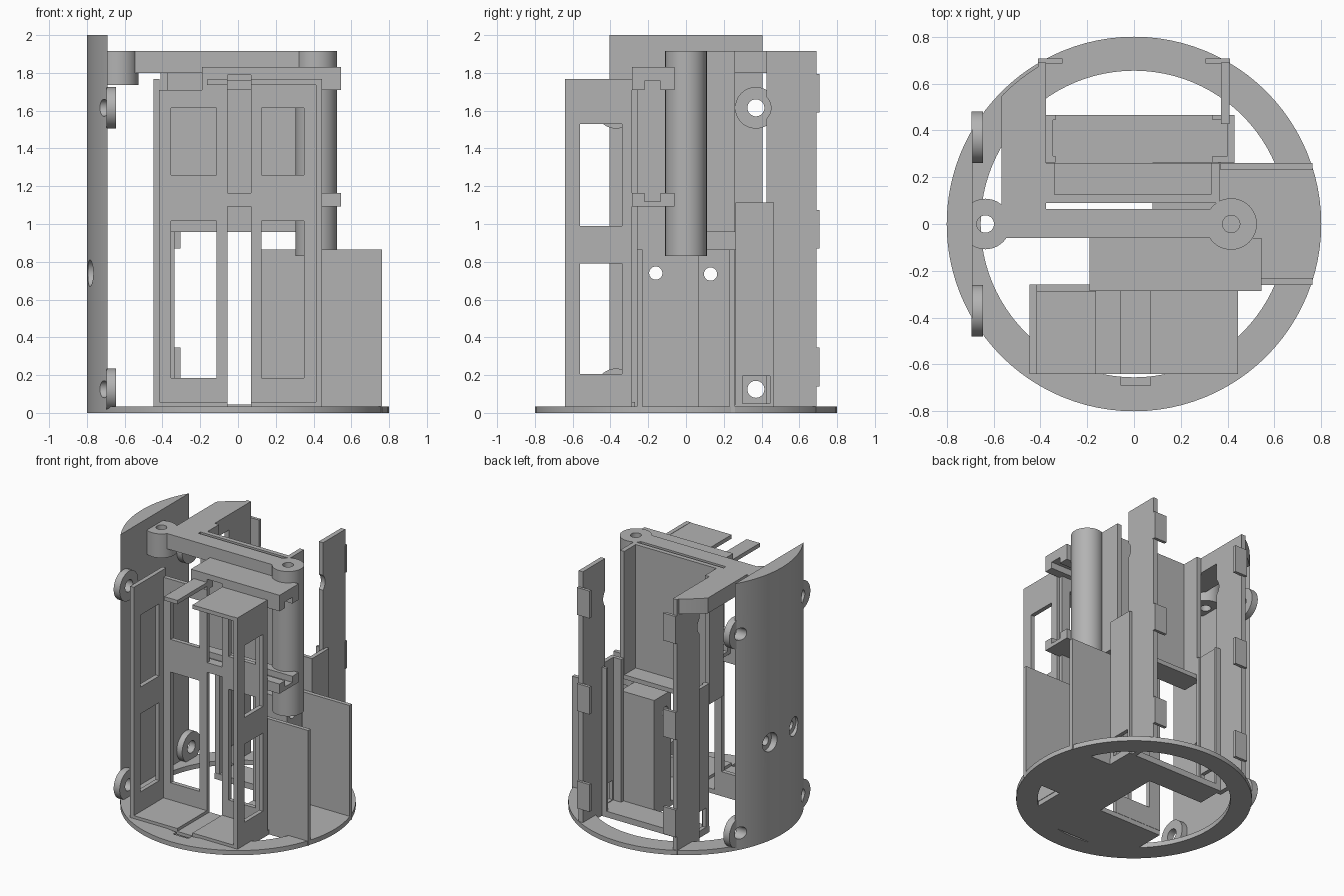
import bpy, math
from mathutils import Matrix

if "Cube" in bpy.data.objects:
    bpy.data.objects.remove(bpy.data.objects["Cube"])

grey = bpy.data.materials.new("plain grey")
grey.use_nodes = True
COLOUR = (0.45, 0.45, 0.45, 1)
grey.diffuse_color = COLOUR
grey.node_tree.nodes["Principled BSDF"].inputs["Base Color"].default_value = COLOUR


def prism(name, points, z0, z1):
    """Extrude a flat outline upward."""
    n = len(points)
    verts = [(x, y, z) for z in (z0, z1) for x, y in points]
    faces = [tuple(reversed(range(n))), tuple(range(n, 2 * n))]
    faces += [(i, (i + 1) % n, n + (i + 1) % n, n + i) for i in range(n)]
    mesh = bpy.data.meshes.new(name)
    mesh.from_pydata(verts, [], faces)
    mesh.materials.append(grey)
    obj = bpy.data.objects.new(name, mesh)
    bpy.context.collection.objects.link(obj)
    return obj


def box(name, x0, x1, y0, y1, z0, z1):
    return prism(name, [(x0, y0), (x1, y0), (x1, y1), (x0, y1)], z0, z1)


def arc(radius, start, end, steps, cx=0, cy=0):
    angles = [start + (end - start) * i / steps for i in range(steps + 1)]
    return [(cx + radius * math.cos(a), cy + radius * math.sin(a)) for a in angles]


def post(name, x, y, radius, z0, z1, sides=48):
    return prism(name, arc(radius, 0, math.tau, sides, x, y)[:-1], z0, z1)


def rod(name, y, z, radius, x0, x1):
    """Cylinder along x."""
    obj = post(name, 0, 0, radius, x0, x1)
    obj.data.transform(Matrix(((0, 0, 1, 0), (1, 0, 0, y), (0, 1, 0, z), (0, 0, 0, 1))))
    return obj


def combine(obj, *tools, mode='DIFFERENCE'):
    """Apply boolean tools, then remove them."""
    for tool in tools:
        mod = obj.modifiers.new("cut", 'BOOLEAN')
        mod.operation, mod.object, mod.solver = mode, tool, 'EXACT'
        bpy.context.view_layer.update()
        graph = bpy.context.evaluated_depsgraph_get()
        mesh = bpy.data.meshes.new_from_object(obj.evaluated_get(graph))
        obj.modifiers.clear()
        obj.data = mesh
        bpy.data.objects.remove(tool)
    return obj


R, BASE = 0.8, 0.035
SLOT = (-0.055, 0.07)


def slot(y1, z0, z1):
    return box("slot", *SLOT, -0.69, y1, z0, z1)


# Base ring and floor plates
combine(post("base_ring", 0, 0, R, 0, BASE, 96),
        post("opening", 0, 0, 0.655, -0.1, 0.1, 96), slot(-0.5, 0.02, 0.1))
box("side_floor", 0.08, 0.76, -0.26, 0.26, 0, BASE)
box("front_floor", -0.445, 0.44, -0.64, -0.26, 0, BASE)
box("back_floor", -0.375, 0.43, 0.26, 0.465, 0, 0.045)

# Solid curved side shield with countersunk holes and screw lugs
half = math.acos(0.69 / R)
shield = prism("curved_shield", arc(R, math.pi - half, math.pi + half, 32), 0, 2)
for y, z in ((-0.16, 0.74), (0.13, 0.735)):
    combine(shield, rod("hole", y, z, 0.035, -1, 0), rod("sink", y, z, 0.07, -1, -0.75))
for y in (-0.37, 0.37):
    for z in (0.125, 1.615):
        combine(shield, rod("hole", y, z, 0.045, -1, 0))
        combine(rod("shield_lug", y, z, 0.11, -0.695, -0.645),
                rod("hole", y, z, 0.045, -1, 0))

# Top bracket: crossbar, rear arm, screw boss and tall screw pillar
combine(box("crossbar", -0.6, 0.4, -0.06, 0.065, 1.8, 1.915),
        post("hole", -0.635, 0, 0.037, 1, 3), post("hole", 0.415, 0, 0.037, 1, 3))
combine(box("rear_arm", -0.565, -0.375, -0.06, 0.8, 1.8, 1.915),
        post("round_limit", 0, 0, 0.787, 1, 3, 96), mode='INTERSECT')
combine(post("screw_boss", -0.635, 0, 0.108, 1.735, 1.915),
        box("flat", -1, -0.69, -1, 1, 1, 3), post("hole", -0.635, 0, 0.037, 1, 3))
combine(post("screw_pillar", 0.415, 0, 0.11, 0.83, 1.915),
        post("hole", 0.415, 0, 0.037, 1.5, 3))

# Upper tray hanging behind the crossbar
box("tray_panel", -0.375, 0.36, 0.09, 0.125, 0.957, 1.915)
box("tray_floor", -0.375, 0.36, 0.09, 0.26, 0.957, 0.99)
for x in (-0.375, 0.33):
    box("tray_side", x, x + 0.035, 0.09, 0.26, 0.957, 1.915)

# Lower box behind the middle
combine(box("lower_box", 0.08, 0.36, 0.065, 0.262, BASE, 0.865),
        rod("hole", 0.13, 0.735, 0.035, -1, 1))

# Rear board holder: two channel ends with a screw window each
for side, wall, inner in ((-1, 0.375, 0.335), (1, 0.43, 0.335)):
    def end(name, a, b, y0, y1):
        return box(name, min(side * a, side * b), max(side * a, side * b), y0, y1, 0, 1.115)
    combine(end("holder_end", wall, wall - 0.03, 0.262, 0.465),
            box("window", -1, 1, 0.298, 0.444, 0.05, 0.195))
    end("holder_flange", wall, inner, 0.262, 0.29)
    end("holder_flange", wall, inner, 0.445, 0.465)

# Rear posts with screwdriver notches and outer clips
for x, cx in ((-0.41, -0.41), (0.372, 0.305)):
    combine(box("rear_post", x, x + 0.035, 0.427, 0.69, 0, 1.915),
            rod("notch", 0.37, 1.615, 0.08, -1, 1))
    for z in (0.14, 0.87, 1.59):
        box("rear_clip", cx, cx + 0.105, 0.685, 0.708, z, z + 0.205)

# Side bay walls
for y in (-0.26, 0.23):
    box("bay_wall", 0.37, 0.763, y, y + 0.03, 0, 0.865)

# Front bay: slotted back panel, windowed sides, floor and roof
back = box("front_bay_back", -0.42, 0.42, -0.29, -0.258, BASE, 1.71)
combine(back, slot(0, -0.1, 2))
for x0, x1 in ((-0.355, -0.115), (0.125, 0.35)):
    for z0, z1 in ((0.185, 1.015), (1.26, 1.615)):
        combine(back, box("window", x0, x1, -0.4, -0.1, z0, z1))
for x in (-0.447, 0.412):
    wall = box("front_bay_side", x, x + 0.032, -0.64, -0.258 if x < 0 else -0.285, BASE, 1.768)
    for z0, z1 in ((0.205, 0.79), (0.99, 1.53)):
        combine(wall, box("window", -1, 1, -0.56, -0.34, z0, z1))
combine(box("front_bay_floor", -0.43, 0.43, -0.64, -0.27, 0.03, 0.057), slot(0, 0.02, 1))
combine(box("front_bay_roof", -0.165, 0.43, -0.64, -0.27, 1.737, 1.766), slot(0, 1, 2))

# Card holders: upper groove faces down, lower groove faces up
combine(box("upper_card_holder", -0.19, 0.545, -0.287, -0.06, 1.71, 1.83),
        box("groove", -1, 1, -0.22, -0.135, 1.6, 1.757), slot(-0.18, 1.6, 1.79))
combine(box("lower_card_holder", -0.19, 0.545, -0.287, -0.06, 1.092, 1.165),
        box("groove", -1, 1, -0.22, -0.135, 1.12, 1.3))

# Smooth round surfaces, sharp edges
for obj in bpy.context.collection.objects:
    if obj.type == 'MESH':
        obj.select_set(True)
        bpy.context.view_layer.objects.active = obj
bpy.ops.object.shade_smooth_by_angle(angle=math.radians(30))
